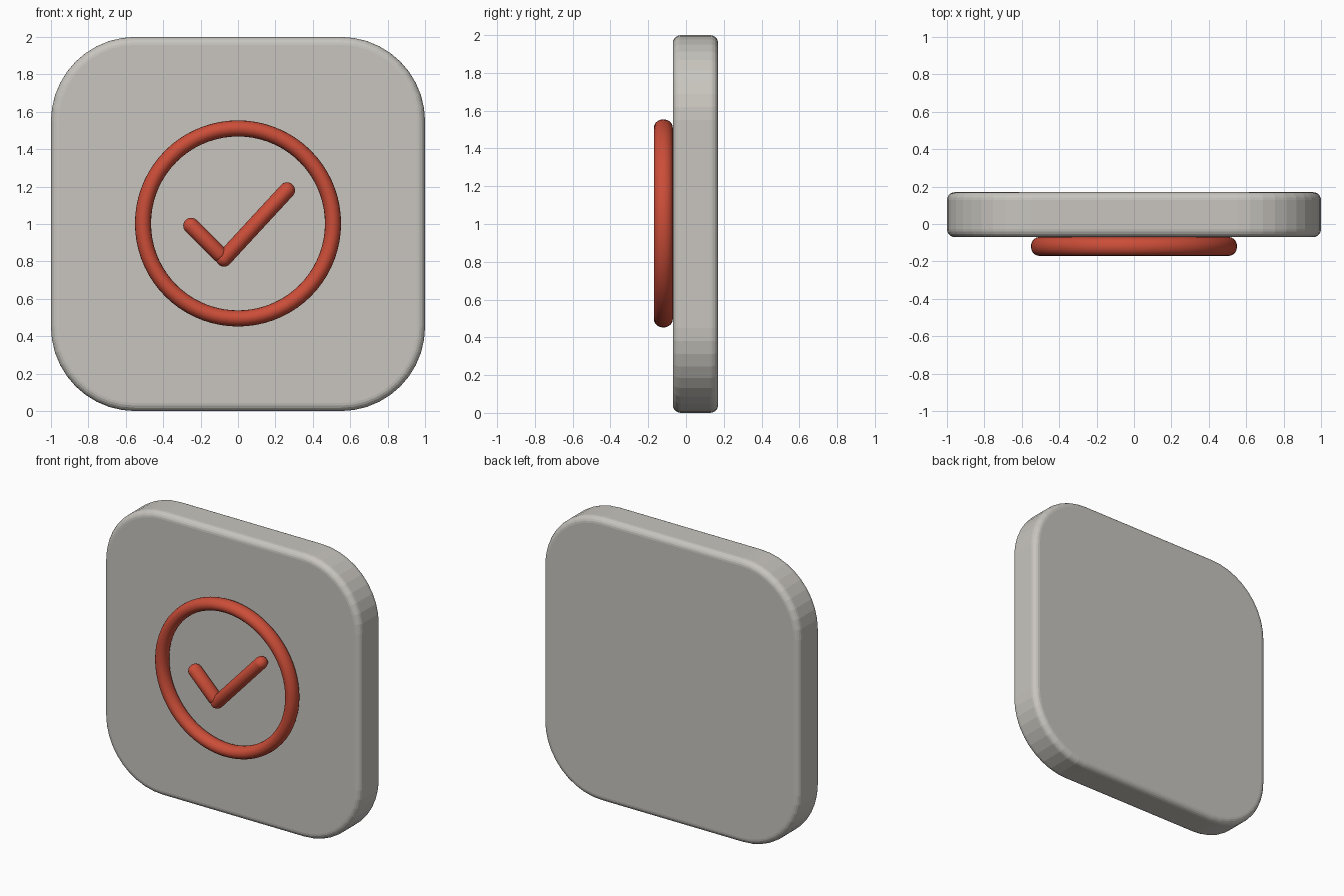
import bpy, bmesh
from math import sin, cos, pi, radians
from mathutils import Vector, Matrix

if "Cube" in bpy.data.objects:
    bpy.data.objects.remove(bpy.data.objects["Cube"])

SYMBOL_Y = -0.12          # depth of the raised symbol
TUBE = 0.043              # tube radius seen from the front
FLATTEN = 0.05 / TUBE     # tubes are slightly deeper than wide


def material(name, rgb):
    mat = bpy.data.materials.new(name)
    mat.use_nodes = True
    mat.diffuse_color = (*rgb, 1)
    mat.node_tree.nodes["Principled BSDF"].inputs["Base Color"].default_value = (*rgb, 1)
    return mat


def add_object(name, bm, mat, smooth=False):
    bmesh.ops.recalc_face_normals(bm, faces=bm.faces)
    for face in bm.faces:
        face.smooth = smooth
    mesh = bpy.data.meshes.new(name)
    bm.to_mesh(mesh)
    bm.free()
    mesh.materials.append(mat)
    obj = bpy.data.objects.new(name, mesh)
    bpy.context.collection.objects.link(obj)
    return obj


def rounded_square(half, radius, steps):
    """Outline in x and z, centred on the origin."""
    points = []
    inner = half - radius
    for corner, (sx, sz) in enumerate([(1, 1), (-1, 1), (-1, -1), (1, -1)]):
        for i in range(steps + 1):
            a = (corner + i / steps) * pi / 2
            points.append((sx * inner + radius * cos(a), sz * inner + radius * sin(a)))
    return points


def capsule(name, start, end, mat):
    """Round-ended stroke between two points in x and z."""
    a = Vector((start[0], 0, start[1]))
    b = Vector((end[0], 0, end[1]))
    axis = b - a
    bm = bmesh.new()
    bmesh.ops.create_uvsphere(bm, u_segments=24, v_segments=13, radius=TUBE)
    for v in bm.verts:
        if v.co.z > 0:
            v.co.z += axis.length
    turn = Vector((0, 0, 1)).rotation_difference(axis).to_matrix().to_4x4()
    bm.transform(Matrix.Translation(a) @ turn)
    bm.transform(Matrix.Translation((0, SYMBOL_Y, 0)) @ Matrix.Diagonal((1, FLATTEN, 1, 1)))
    return add_object(name, bm, mat, smooth=True)


stone = material("warm light grey", (0.58, 0.56, 0.52))
red = material("brick red", (0.60, 0.075, 0.04))

# Rounded slab
bm = bmesh.new()
outline = [bm.verts.new((x, -0.07, z + 1)) for x, z in rounded_square(1, 0.45, 10)]
front = bm.faces.new(outline)
extruded = bmesh.ops.extrude_face_region(bm, geom=[front], use_keep_orig=True)
moved = [v for v in extruded["geom"] if isinstance(v, bmesh.types.BMVert)]
bmesh.ops.translate(bm, verts=moved, vec=(0, 0.24, 0))
slab = add_object("slab", bm, stone)
bevel = slab.modifiers.new("soft rim", "BEVEL")
bevel.width = 0.042
bevel.segments = 5
bevel.limit_method = "ANGLE"
bevel.angle_limit = radians(40)

# Ring around the tick
bpy.ops.mesh.primitive_torus_add(
    major_radius=0.508, minor_radius=TUBE, major_segments=72, minor_segments=20,
    location=(0, SYMBOL_Y, 1.003), rotation=(pi / 2, 0, 0))
ring = bpy.context.object
ring.name = "ring"
ring.scale.z = FLATTEN
ring.data.materials.append(red)
bpy.ops.object.shade_smooth()

# Tick strokes
capsule("tick_short_stroke", (-0.25, 0.99), (-0.10, 0.84), red)
capsule("tick_long_stroke", (-0.075, 0.815), (0.262, 1.18), red)
